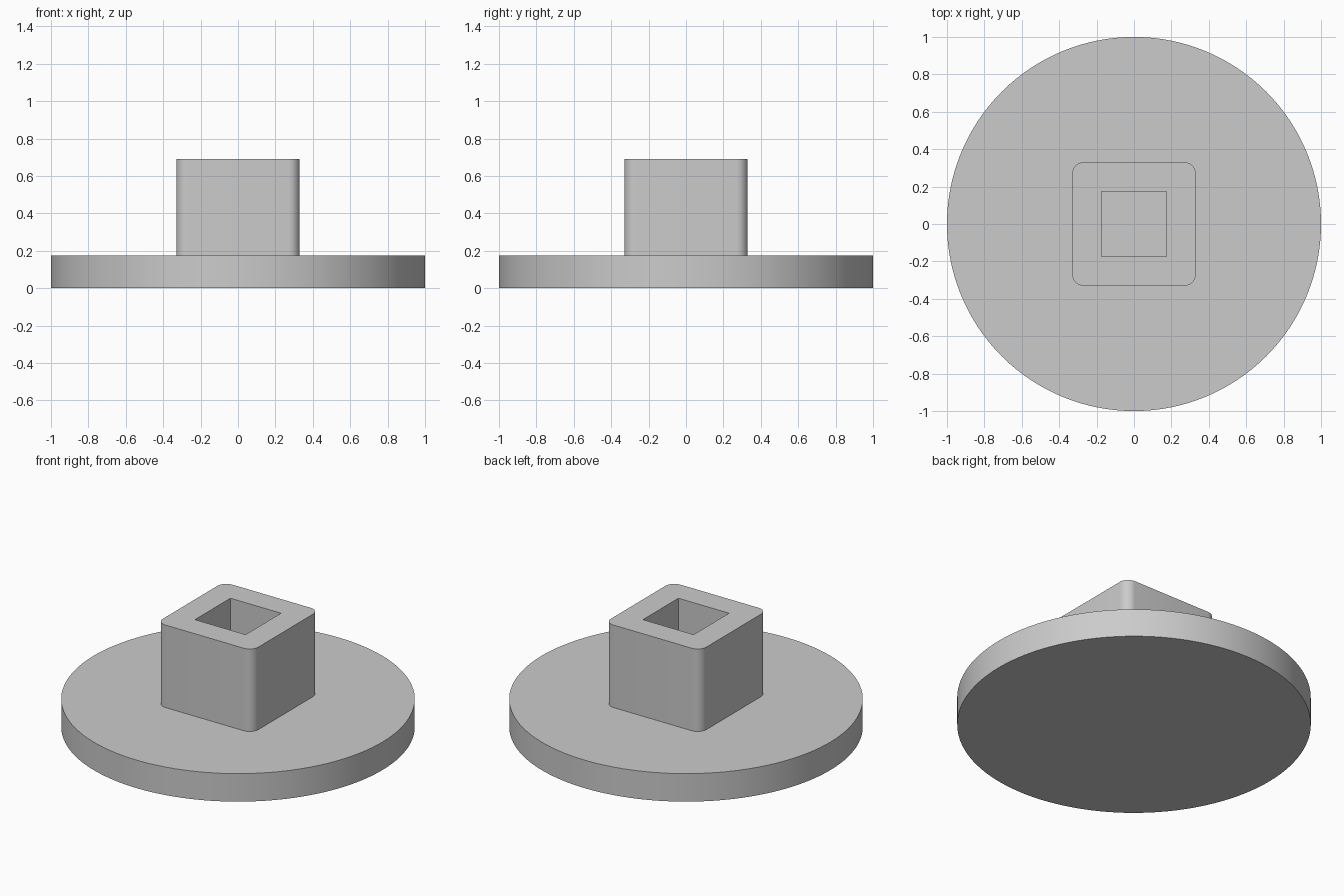
import bpy
import bmesh
import math

default = bpy.data.objects.get("Cube")
if default:
    bpy.data.objects.remove(default, do_unlink=True)

PLATE_TOP = 0.175
POST_TOP = 0.69
POST_HALF = 0.33
HOLE_HALF = 0.175
CORNER = 0.06

# Single plain grey
grey = bpy.data.materials.new("plain_grey")
grey.use_nodes = True
colour = (0.6, 0.6, 0.6, 1)
grey.diffuse_color = colour
grey.node_tree.nodes["Principled BSDF"].inputs["Base Color"].default_value = colour


def add_box(name, half, bottom, top, corner=0):
    """Square upright box, with optional rounded vertical edges."""
    bm = bmesh.new()
    bmesh.ops.create_cube(bm, size=2)
    for v in bm.verts:
        v.co.x *= half
        v.co.y *= half
        v.co.z = top if v.co.z > 0 else bottom
    if corner:
        upright = [e for e in bm.edges
                   if abs(e.verts[0].co.z - e.verts[1].co.z) > 0.01]
        bmesh.ops.bevel(bm, geom=upright, offset=corner, segments=8,
                        profile=0.5, affect='EDGES')
    mesh = bpy.data.meshes.new(name)
    bm.to_mesh(mesh)
    bm.free()
    mesh.materials.append(grey)
    obj = bpy.data.objects.new(name, mesh)
    bpy.context.collection.objects.link(obj)
    return obj


def smooth(obj):
    bpy.ops.object.select_all(action='DESELECT')
    obj.select_set(True)
    bpy.context.view_layer.objects.active = obj
    bpy.ops.object.shade_smooth_by_angle(angle=math.radians(30))


# Round base plate
bpy.ops.mesh.primitive_cylinder_add(vertices=128, radius=1, depth=PLATE_TOP,
                                    location=(0, 0, PLATE_TOP / 2))
plate = bpy.context.object
plate.name = "base_plate"
plate.data.materials.append(grey)
smooth(plate)

# Square post with rounded corners
post = add_box("square_post", POST_HALF, PLATE_TOP, POST_TOP, CORNER)
smooth(post)

# Square socket cut down through the post to the plate
cutter = add_box("socket_cutter", HOLE_HALF, PLATE_TOP - 0.1, POST_TOP + 0.1)
cutter.hide_render = True
cut = post.modifiers.new("socket", 'BOOLEAN')
cut.operation = 'DIFFERENCE'
cut.solver = 'EXACT'
cut.object = cutter

# Apply the cut and drop the helper
bpy.context.view_layer.objects.active = post
bpy.ops.object.modifier_apply(modifier=cut.name)
bpy.data.objects.remove(cutter, do_unlink=True)
